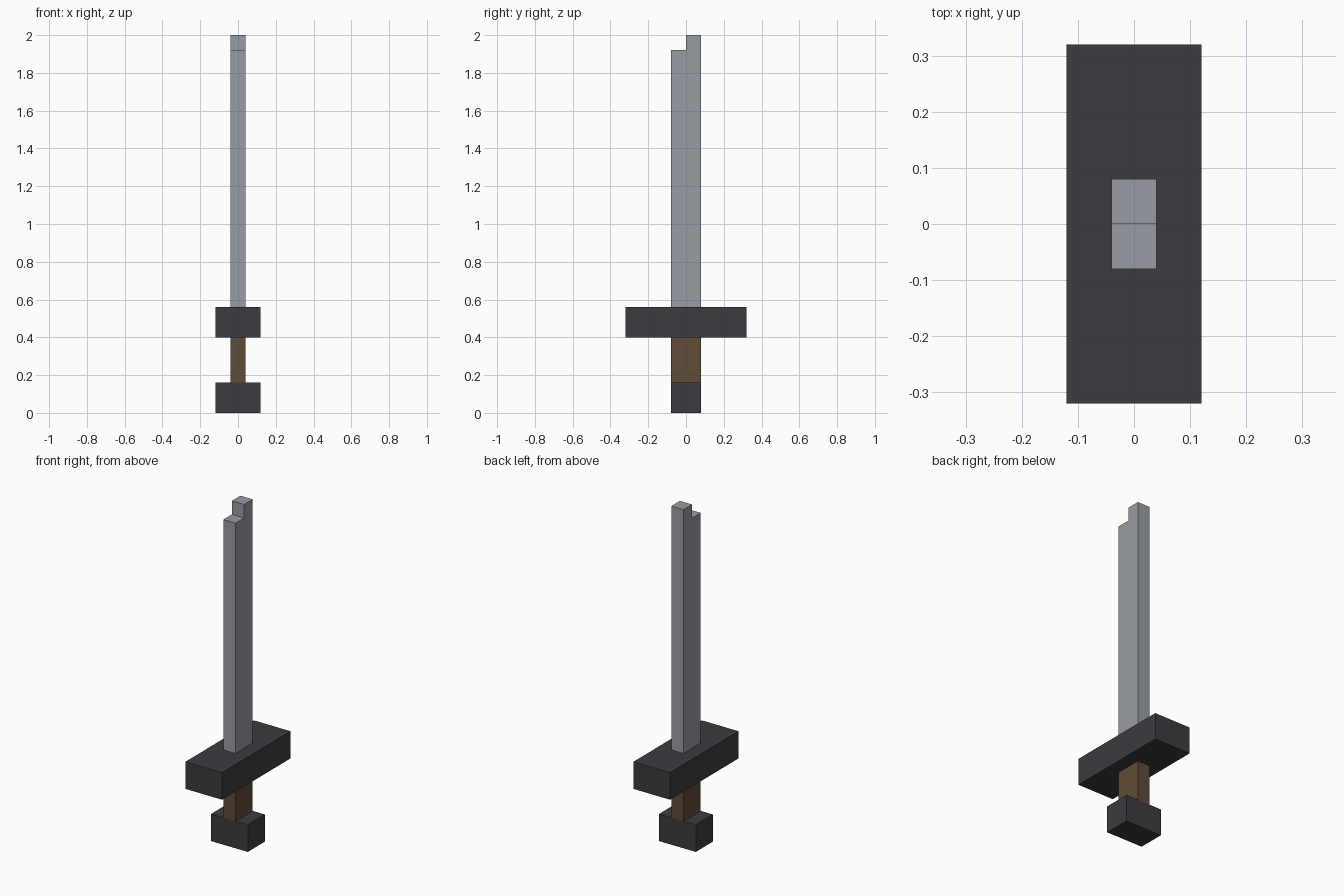
import bpy
import bmesh

cube = bpy.data.objects.get("Cube")
if cube:
    bpy.data.objects.remove(cube, do_unlink=True)


def material(name, rgb):
    mat = bpy.data.materials.new(name)
    mat.use_nodes = True
    colour = (*rgb, 1.0)
    mat.diffuse_color = colour
    bsdf = next(n for n in mat.node_tree.nodes if n.type == 'BSDF_PRINCIPLED')
    bsdf.inputs["Base Color"].default_value = colour
    bsdf.inputs["Roughness"].default_value = 0.7
    return mat


def prism(name, outline, half_width, mat):
    """Extrude a (y, z) outline across x, centred on x = 0."""
    bm = bmesh.new()
    face = bm.faces.new([bm.verts.new((-half_width, y, z)) for y, z in outline])
    side = bmesh.ops.extrude_face_region(bm, geom=[face])["geom"]
    moved = [v for v in side if isinstance(v, bmesh.types.BMVert)]
    bmesh.ops.translate(bm, verts=moved, vec=(2 * half_width, 0, 0))
    bmesh.ops.recalc_face_normals(bm, faces=bm.faces[:])
    mesh = bpy.data.meshes.new(name)
    bm.to_mesh(mesh)
    bm.free()
    mesh.materials.append(mat)
    obj = bpy.data.objects.new(name, mesh)
    bpy.context.collection.objects.link(obj)
    return obj


def block(name, half_x, half_y, z0, z1, mat):
    outline = [(-half_y, z0), (half_y, z0), (half_y, z1), (-half_y, z1)]
    return prism(name, outline, half_x, mat)


steel = material("steel grey", (0.314, 0.332, 0.366))
iron = material("dark iron", (0.045, 0.044, 0.051))
wood = material("brown wood", (0.112, 0.072, 0.040))

# Handle, from the bottom up
block("pommel", 0.12, 0.08, 0.0, 0.16, iron)
block("grip", 0.04, 0.08, 0.16, 0.40, wood)
block("crossguard", 0.12, 0.32, 0.40, 0.56, iron)

# Blade with a stepped tip, higher at the back
prism("blade", [(-0.08, 0.56), (0.08, 0.56), (0.08, 2.0),
                (0.0, 2.0), (0.0, 1.92), (-0.08, 1.92)], 0.04, steel)
